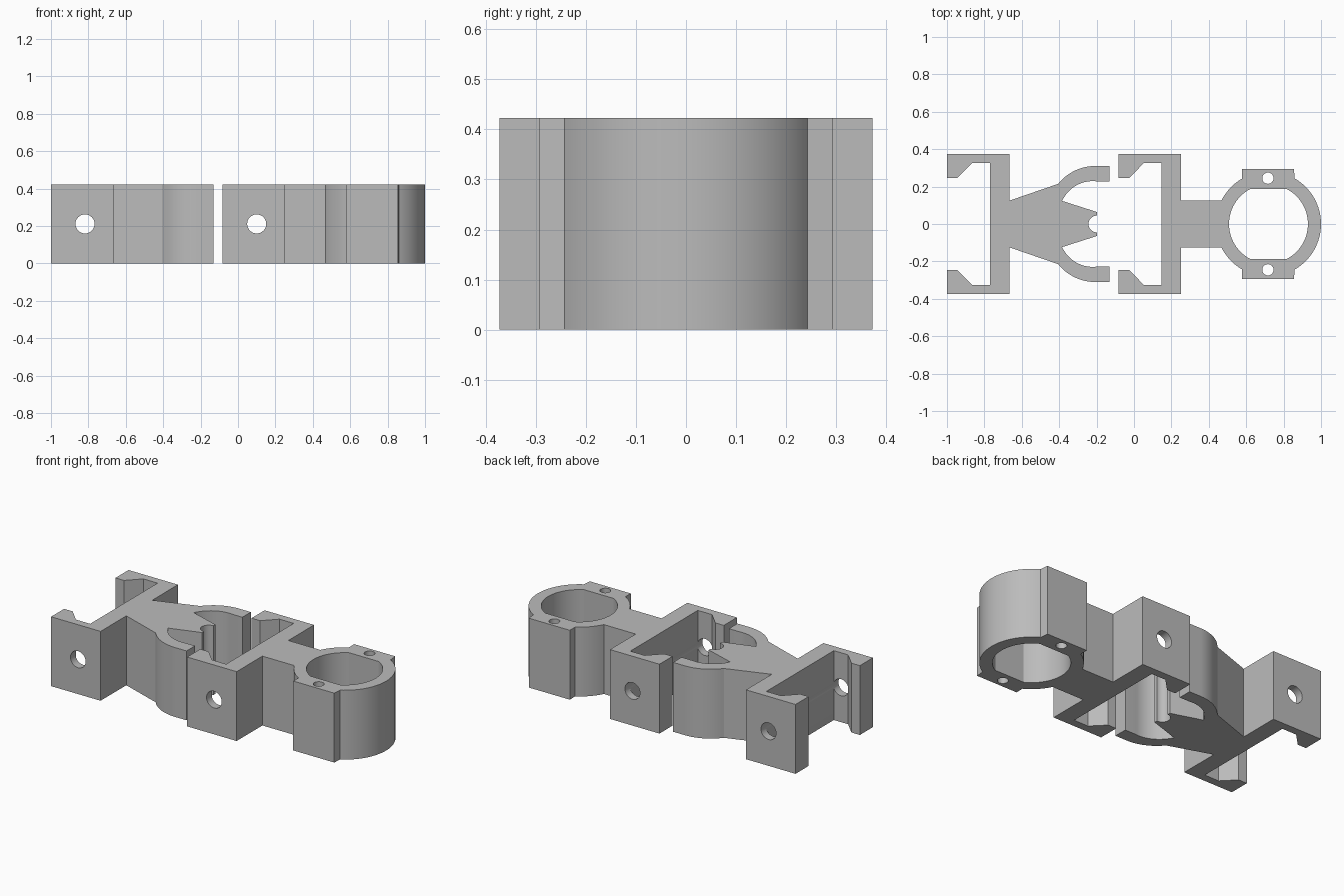
import bpy, bmesh
from math import sin, cos, pi, radians
from mathutils import Matrix

HEIGHT = 0.423

if "Cube" in bpy.data.objects:
    bpy.data.objects.remove(bpy.data.objects["Cube"])

grey = bpy.data.materials.new("plain_grey")
grey.use_nodes = True
grey.diffuse_color = (0.5, 0.5, 0.5, 1)
grey.node_tree.nodes["Principled BSDF"].inputs["Base Color"].default_value = (0.5, 0.5, 0.5, 1)


def arc(cx, cy, r0, r1, a0, a1, n):
    """Points on an arc whose radius runs from r0 to r1."""
    pts = []
    for i in range(n + 1):
        t = i / n
        a, r = radians(a0 + (a1 - a0) * t), r0 + (r1 - r0) * t
        pts.append((cx + r * cos(a), cy + r * sin(a)))
    return pts


def mirrored(half):
    """Close a half outline across y = 0."""
    return half + [(x, -y) for x, y in reversed(half) if abs(y) > 1e-4]


def prism(name, outline, z0=0.0, z1=HEIGHT):
    bm = bmesh.new()
    face = bm.faces.new([bm.verts.new((x, y, z0)) for x, y in outline])
    top = bmesh.ops.extrude_face_region(bm, geom=[face])["geom"]
    bmesh.ops.translate(bm, vec=(0, 0, z1 - z0),
                        verts=[g for g in top if isinstance(g, bmesh.types.BMVert)])
    bmesh.ops.recalc_face_normals(bm, faces=bm.faces)
    mesh = bpy.data.meshes.new(name)
    bm.to_mesh(mesh)
    bm.free()
    mesh.materials.append(grey)
    obj = bpy.data.objects.new(name, mesh)
    bpy.context.collection.objects.link(obj)
    return obj


def round_cutter(x, y, r, sideways=False):
    """Cylinder cutter, upright or running along y at mid height."""
    obj = prism("hole_cutter", arc(0, 0, r, r, 0, 348.75, 31), -0.6, 0.6)
    turn = Matrix.Rotation(pi / 2, 4, 'X') if sideways else Matrix()
    obj.data.transform(Matrix.Translation((x, y, HEIGHT / 2)) @ turn)
    return obj


def finish(obj, cutters):
    bpy.ops.object.select_all(action='DESELECT')
    bpy.context.view_layer.objects.active = obj
    obj.select_set(True)
    for cutter in cutters:
        cutter.hide_render = True
        mod = obj.modifiers.new("hole", 'BOOLEAN')
        mod.operation, mod.solver, mod.object = 'DIFFERENCE', 'EXACT', cutter
        bpy.ops.object.modifier_apply(modifier=mod.name)
        bpy.data.objects.remove(cutter)
    bpy.ops.object.shade_smooth_by_angle(angle=radians(25))


def bracket(x):
    """Half of the hooked hinge bracket, starting at its left edge x."""
    return [(x + 0.23, 0), (x + 0.23, 0.325), (x + 0.134, 0.325), (x + 0.057, 0.247),
            (x, 0.247), (x, 0.373), (x + 0.334, 0.373), (x + 0.334, 0.125)]


# Link with the open gripping claw and notched centre tongue
claw = bracket(-1.0)
claw += arc(-0.2, 0.06, 0.257, 0.25, 143, 90, 14)
claw += [(-0.13, 0.31), (-0.13, 0.228)]
claw += arc(-0.2, 0.06, 0.168, 0.195, 90, 161, 14)
claw += [(-0.198, 0.064)]
claw += arc(-0.198, 0, 0.045, 0.045, 90, 180, 8)
finish(prism("claw_link", mirrored(claw)), [round_cutter(-0.818, 0, 0.051, True)])

# Link with the ring and its two screw bosses
CX, R = 0.719, 0.281
ring = bracket(-0.082)
ring += arc(CX, 0, R, R, 153.6, 120, 8)
ring += [(0.578, 0.294), (0.855, 0.294)]
ring += arc(CX, 0, R, R, 60, 0, 16)

# Round opening with flats beside the bosses
opening = arc(CX, 0, 0.211, 0.211, 0, 62, 14) + arc(CX, 0, 0.211, 0.211, 118, 180, 14)
opening_cutter = prism("opening_cutter", mirrored(opening), -0.1, 0.6)
finish(prism("ring_link", mirrored(ring)),
       [opening_cutter, round_cutter(0.1, 0, 0.051, True)]
       + [round_cutter(0.716, s * 0.245, 0.03) for s in (1, -1)])
